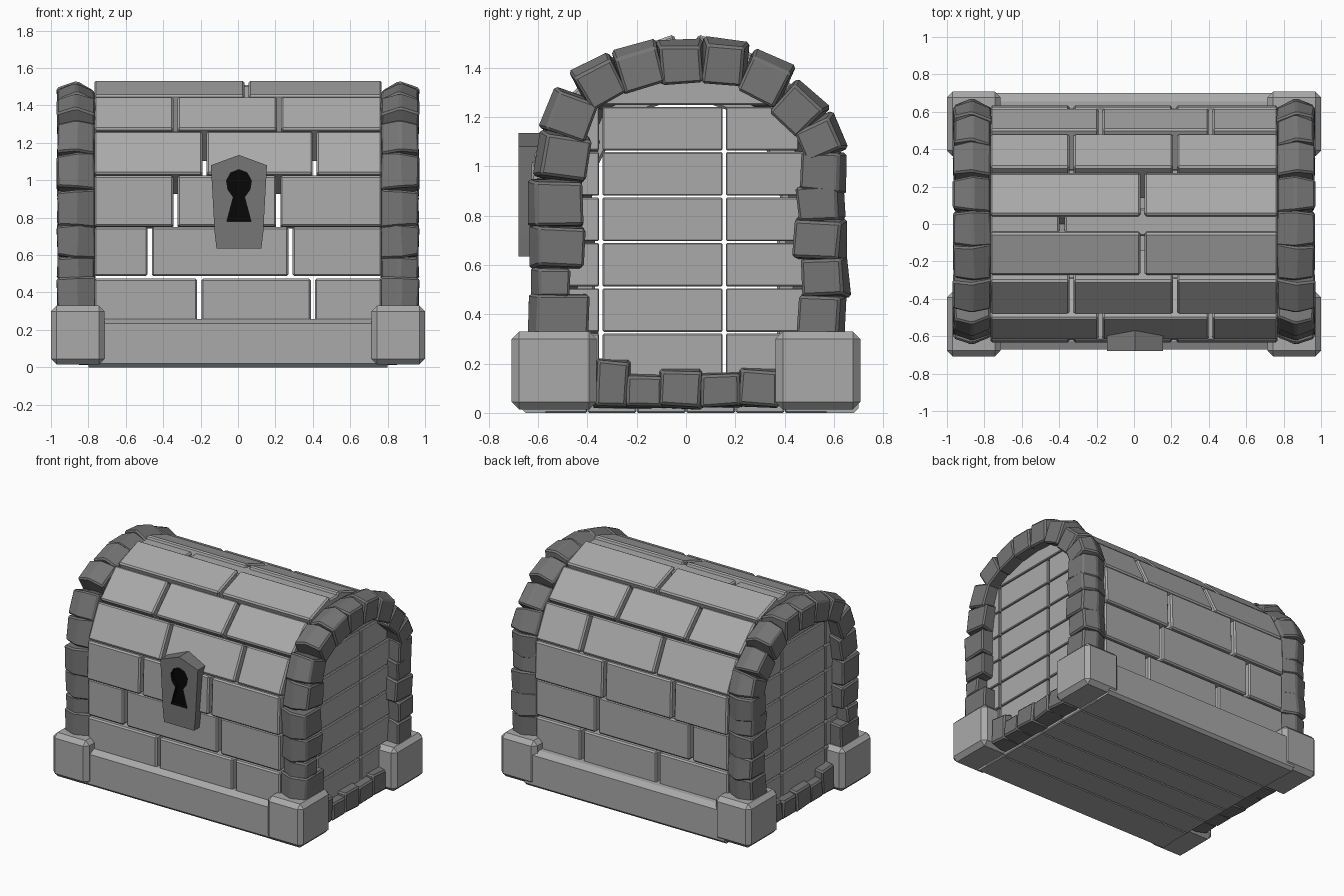
import bpy, bmesh, math, random
from mathutils import Matrix, Vector

if "Cube" in bpy.data.objects:
    bpy.data.objects.remove(bpy.data.objects["Cube"], do_unlink=True)


def material(name, value):
    m = bpy.data.materials.new(name)
    m.use_nodes = True
    colour = (value, value, value, 1)
    m.diffuse_color = colour
    m.node_tree.nodes["Principled BSDF"].inputs["Base Color"].default_value = colour
    return m


LIGHT = material("light grey", 0.4)
DARK = material("dark grey", 0.18)
BLACK = material("black", 0.002)


def finish(name, bm, mats):
    bmesh.ops.recalc_face_normals(bm, faces=bm.faces)
    mesh = bpy.data.meshes.new(name)
    bm.to_mesh(mesh)
    bm.free()
    ob = bpy.data.objects.new(name, mesh)
    bpy.context.collection.objects.link(ob)
    for m in mats:
        mesh.materials.append(m)
    return ob


def block(name, size, loc, angle=0, bevel=0.01, side=1):
    """Chamfered block turned about x; side mirrors it in x."""
    bm = bmesh.new()
    bmesh.ops.create_cube(bm, size=1)
    bmesh.ops.scale(bm, vec=size, verts=bm.verts)
    bmesh.ops.bevel(bm, geom=bm.edges[:], offset=bevel, segments=1, affect='EDGES')
    bm.transform(Matrix.Translation(loc) @ Matrix.Rotation(angle, 4, 'X'))
    bm.transform(Matrix.Diagonal((side, 1, 1, 1)))
    return finish(name, bm, [LIGHT])


def stone(name, size, loc, angle, sink, side):
    """Rough stone, widest in the middle; its ends sink towards the arch centre."""
    bm = bmesh.new()
    bmesh.ops.create_cube(bm, size=1)
    bmesh.ops.bisect_plane(bm, geom=bm.verts[:] + bm.edges[:] + bm.faces[:],
                           plane_co=(0, 0, 0), plane_no=(1, 0, 0))
    inner = [v for v in bm.verts if v.co.x < -0.1]
    outer = [v for v in bm.verts if v.co.x > 0.1]
    bmesh.ops.scale(bm, vec=(1, 0.87, 0.87), verts=outer)
    bmesh.ops.scale(bm, vec=size, verts=bm.verts)
    for v in bm.verts:
        v.co += Vector(random.uniform(-0.006, 0.006) for _ in range(3))
    bm.transform(Matrix.Rotation(angle, 4, 'X'))
    bmesh.ops.translate(bm, vec=sink, verts=inner)
    bmesh.ops.translate(bm, vec=sink * 0.5, verts=outer)
    bmesh.ops.bevel(bm, geom=bm.edges[:], offset=0.01, segments=1, affect='EDGES')
    bm.transform(Matrix.Translation(loc))
    bm.transform(Matrix.Diagonal((side, 1, 1, 1)))
    return finish(name, bm, [DARK])


def prism(name, outline, direction, mats):
    """Closed outline of points pushed along a direction."""
    bm = bmesh.new()
    face = bm.faces.new([bm.verts.new(p) for p in outline])
    out = bmesh.ops.extrude_face_region(bm, geom=[face])["geom"]
    moved = [v for v in out if isinstance(v, bmesh.types.BMVert)]
    bmesh.ops.translate(bm, verts=moved, vec=direction)
    return finish(name, bm, mats)


def spans(lo, hi, cuts, gap):
    edges = [lo] + [e for c in cuts for e in (c - gap / 2, c + gap / 2)] + [hi]
    return list(zip(edges[::2], edges[1::2]))


# Deep brick courses of the walls and curved lid: lower edge, upper edge, joints
HALF = 0.768
THICK = 0.25
courses = [
    ("wall_brick", (-0.62, 0.22), (-0.62, 0.475), (-0.207, 0.4)),
    ("wall_brick", (-0.62, 0.487), (-0.62, 0.75), (-0.472, 0.28)),
    ("wall_brick", (-0.635, 0.752), (-0.625, 1.025), (-0.335, 0.215)),
    ("lid_brick", (-0.62, 1.035), (-0.505, 1.265), (-0.18, 0.41)),
    ("lid_brick", (-0.485, 1.275), (-0.305, 1.45), (-0.335, 0.22)),
    ("lid_brick", (-0.275, 1.455), (-0.05, 1.535), (0.045,)),
]
for name, low, high, cuts in courses:
    for back in (False, True):
        a, b = Vector(low), Vector(high)
        if back:
            a, b = Vector((-high[0], high[1])), Vector((-low[0], low[1]))
        d = b - a
        inward = Vector((d.y, -d.x)).normalized() * THICK / 2
        c = (a + b) / 2 + inward
        for x0, x1 in spans(-HALF, HALF, cuts, 0.022):
            block(("back_" if back else "front_") + name, (x1 - x0, d.length, THICK),
                  ((x0 + x1) / 2, c.x, c.y), math.atan2(d.y, d.x))

# Ridge plank sits a little lower than its neighbours
for x0, x1 in spans(-HALF, HALF, (-0.385,), 0.026):
    block("ridge_plank", (x1 - x0, 0.15, 0.2), ((x0 + x1) / 2, 0.01, 1.41))

# Floor planks
for i in range(6):
    block("floor_plank", (1.6, 0.199, 0.06), (0, -0.5 + 0.2 * i, 0.03), bevel=0.006)

# Base beams with a sloped top edge
for name, y, front in (("front_base_beam", -1, 0.67), ("back_base_beam", 1, 0.7)):
    profile = [(0.57, 0), (front - 0.02, 0), (front, 0.02), (front, 0.235),
               (front - 0.045, 0.258), (0.57, 0.258)]
    prism(name, [(-0.8, y * p, z) for p, z in profile], (1.6, 0, 0), [LIGHT])

# Edge stones of each end: y, z, width, height, tilt in degrees
edge_stones = [
    (-0.52, 0.39, 0.23, 0.18, 0), (-0.555, 0.53, 0.14, 0.12, 0),
    (-0.525, 0.675, 0.21, 0.17, -2), (-0.535, 0.85, 0.21, 0.18, 1),
    (-0.51, 1.045, 0.2, 0.18, -9), (-0.48, 1.215, 0.18, 0.17, -20),
    (-0.36, 1.35, 0.175, 0.165, 28), (-0.19, 1.41, 0.185, 0.165, 16),
    (-0.02, 1.43, 0.18, 0.165, 3), (0.16, 1.43, 0.175, 0.165, -5),
    (0.33, 1.36, 0.175, 0.17, -25), (0.46, 1.235, 0.17, 0.165, -42),
    (0.555, 1.115, 0.16, 0.15, 25), (0.565, 0.98, 0.17, 0.16, -3),
    (0.555, 0.85, 0.18, 0.14, 3), (0.55, 0.705, 0.2, 0.16, -3),
    (0.57, 0.55, 0.18, 0.16, 4), (0.555, 0.39, 0.18, 0.17, -3),
]
# Foot stones: centre, width, height
foot_stones = [(-0.3, 0.15, 0.2), (-0.17, 0.16, 0.14), (-0.02, 0.18, 0.16),
               (0.14, 0.18, 0.14), (0.295, 0.17, 0.16)]

for side, label in ((1, "left_"), (-1, "right_")):
    random.seed(4)
    for y, z, w, h, tilt in edge_stones:
        sink = Vector((0, -y, -max(0, z - 0.9))).normalized() * 0.045
        stone(label + "edge_stone", (0.2, w * 1.05, h * 1.07), (0.865, y, z),
              math.radians(tilt), sink, side)

    # Small stones along the foot of the end wall
    for y, w, h in foot_stones:
        stone(label + "foot_stone", (0.15, w, h), (0.855, y, 0.02 + h / 2),
              random.uniform(-0.08, 0.08), Vector((0, 0, 0)), side)

    # Recessed end wall of short planks
    for i in range(7):
        z0 = 0.145 + 0.184 * i if i else 0.06
        z1 = 0.321 + 0.184 * i if i < 6 else 1.36
        half = min(0.54, math.sqrt(0.57 ** 2 - max(0, z1 - 0.9) ** 2))
        cuts = (-0.345, 0.155) if i < 6 else ()
        for y0, y1 in spans(-half, half, cuts, 0.014):
            block(label + "end_plank", (0.09, y1 - y0, z1 - z0),
                  (0.83, (y0 + y1) / 2, (z0 + z1) / 2), bevel=0.005, side=side)

    # Heavy corner blocks
    for y in (-1, 1):
        block(label + ("back" if y > 0 else "front") + "_corner_block",
              (0.285, 0.345, 0.315), (0.857, y * 0.535, 0.172), bevel=0.03, side=side)

# Lock plate with a sunken keyhole
plate = [(-0.145, 1.08), (0.005, 1.135), (0.155, 1.08), (0.135, 0.72), (0.125, 0.635),
         (-0.115, 0.635), (-0.125, 0.72)]
lock = prism("lock_plate", [(x, -0.68, z) for x, z in plate], (0, 0.12, 0), [DARK, BLACK])
keyhole = [(0.07, 0.78), (0.035, 0.91)]
for i in range(7):
    t = math.radians(-30 + 40 * i)
    keyhole.append((0.005 + 0.068 * math.cos(t), 0.985 + 0.072 * math.sin(t)))
keyhole += [(-0.025, 0.91), (-0.06, 0.78)]
cutter = prism("keyhole_cutter", [(x, -0.72, z) for x, z in keyhole], (0, 0.075, 0), [BLACK])
cutter.hide_render = True
cut = lock.modifiers.new("keyhole", 'BOOLEAN')
cut.operation = 'DIFFERENCE'
cut.solver = 'EXACT'
cut.object = cutter
bpy.context.view_layer.objects.active = lock
bpy.ops.object.modifier_apply(modifier=cut.name)
bpy.data.objects.remove(cutter, do_unlink=True)
for p in lock.data.polygons:
    c = p.center
    inside = abs(c.x) < 0.09 and 0.76 < c.z < 1.07 and -0.675 < c.y < -0.58
    p.material_index = 1 if inside else 0
